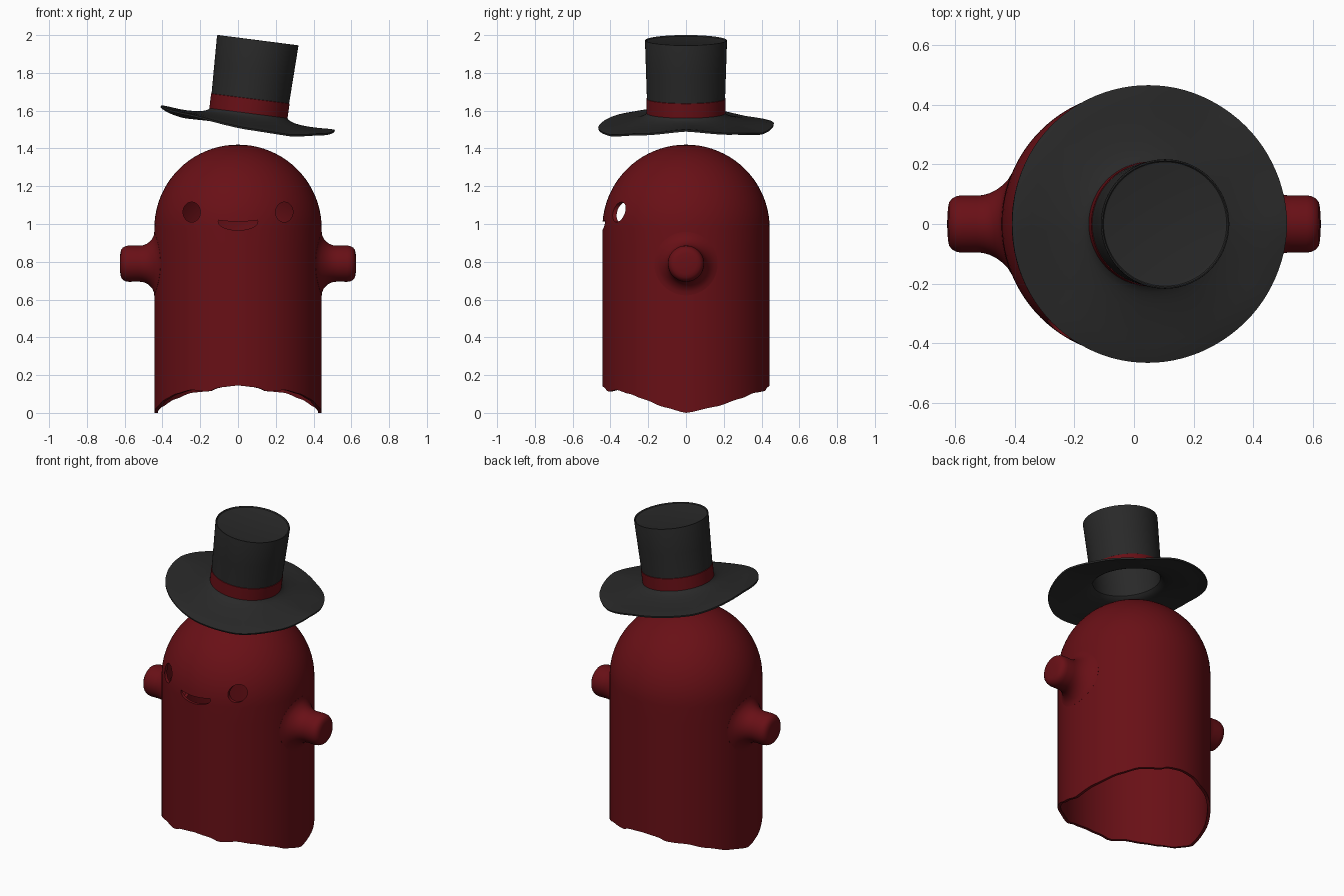
import bpy
import bmesh
from math import sin, cos, pi, sqrt, radians

if "Cube" in bpy.data.objects:
    bpy.data.objects.remove(bpy.data.objects["Cube"])

R = 0.443          # body radius
DOME_Z = 0.977     # where the dome begins
ARM_Z = 0.79
SEG = 96


def material(name, colour):
    m = bpy.data.materials.new(name)
    m.diffuse_color = (*colour, 1)
    m.use_nodes = True
    m.node_tree.nodes["Principled BSDF"].inputs["Base Color"].default_value = m.diffuse_color
    return m


RED = material("deep_red", (0.14, 0.005, 0.008))
BLACK = material("black_felt", (0.022, 0.022, 0.022))


def mesh_object(name, bm, mat=None):
    me = bpy.data.meshes.new(name)
    bm.to_mesh(me)
    bm.free()
    ob = bpy.data.objects.new(name, me)
    bpy.context.collection.objects.link(ob)
    if mat:
        me.materials.append(mat)
    return ob


def lathe(name, profile, place, mat, seg=SEG):
    """Sweep (radius, height) points; place(r, angle, h) gives the position."""
    bm = bmesh.new()
    rings = []
    for r, h in profile:
        n = 1 if r == 0 else seg
        rings.append([bm.verts.new(place(r, 2 * pi * j / seg, h)) for j in range(n)])
    for lo, hi in zip(rings, rings[1:]):
        for j in range(seg):
            k = (j + 1) % seg
            if len(hi) == 1:
                bm.faces.new((lo[j], lo[k], hi[0]))
            else:
                bm.faces.new((lo[j], lo[k], hi[k], hi[j]))
    return mesh_object(name, bm, mat)


def apply_modifier(ob, kind, **settings):
    m = ob.modifiers.new(kind, kind)
    for key, value in settings.items():
        setattr(m, key, value)
    activate(ob)
    bpy.ops.object.modifier_apply(modifier=m.name)


def activate(ob):
    bpy.ops.object.select_all(action='DESELECT')
    ob.select_set(True)
    bpy.context.view_layer.objects.active = ob


def smooth(ob, angle=35):
    activate(ob)
    bpy.ops.object.shade_smooth_by_angle(angle=radians(angle))


def curve_at(points, t):
    """Smoothly eased lookup in a short (t, value) table."""
    for (t0, v0), (t1, v1) in zip(points, points[1:]):
        if t <= t1:
            f = (t - t0) / (t1 - t0)
            f = 0.5 * f + 0.5 * f * f * (3 - 2 * f)
            return v0 + (v1 - v0) * f
    return points[-1][1]


def prism(name, outline, y0, y1):
    """Extrude an x-z outline along y, used for cutting."""
    bm = bmesh.new()
    face = bm.faces.new([bm.verts.new((x, y0, z)) for x, z in outline])
    ext = bmesh.ops.extrude_face_region(bm, geom=[face])
    moved = [g for g in ext["geom"] if isinstance(g, bmesh.types.BMVert)]
    bmesh.ops.translate(bm, vec=(0, y1 - y0, 0), verts=moved)
    bmesh.ops.recalc_face_normals(bm, faces=bm.faces)
    return mesh_object(name, bm)


def cut(ob, cutter):
    cutter.hide_render = True
    apply_modifier(ob, 'BOOLEAN', operation='DIFFERENCE', solver='EXACT', object=cutter)
    bpy.data.objects.remove(cutter)


# Body: hollow domed sheet with a ragged hem (hem height by degrees from front / back)
FRONT_HEM = [(0, .145), (13, .135), (21, .112), (34, .122), (48, .10), (60, .072), (75, .03), (90, 0)]
BACK_HEM = [(0, .145), (13, .137), (20, .115), (35, .107), (50, .075), (70, .032), (90, 0)]


def body_point(r, a, z):
    if z < DOME_Z:
        side = abs(cos(a))
        deg = 90 - abs(90 - (a * 180 / pi - 90) % 180)
        hem = curve_at(FRONT_HEM if sin(a) < 0 else BACK_HEM, deg) if side < 1 else 0
        z = hem + (DOME_Z - hem) * z / DOME_Z
    return (r * cos(a), r * sin(a), z)


profile = [(R, DOME_Z * i / 8) for i in range(9)]
profile += [(R * cos(i * pi / 40), DOME_Z + R * sin(i * pi / 40)) for i in range(1, 20)]
profile += [(0, DOME_Z + R)]
body = lathe("body", profile, body_point, RED)
apply_modifier(body, 'SOLIDIFY', thickness=0.018, offset=-1, use_even_offset=True)

# Eye holes
for s in (-1, 1):
    eye = [(s * 0.245 + 0.046 * cos(i * pi / 16), 1.063 + 0.053 * sin(i * pi / 16)) for i in range(32)]
    cut(body, prism("eye_cutter", eye, -0.6, -0.15))

# Mouth hole
mouth = [(-0.105 * cos(i * pi / 20), 1.012 - 0.045 * sin(i * pi / 20)) for i in range(21)]
mouth += [(0.102 - 0.204 * i / 10, 1.02 - 0.008 * sin(i * pi / 10)) for i in range(11)]
cut(body, prism("mouth_cutter", mouth, -0.6, -0.15))

# Openings into the arms
bpy.ops.mesh.primitive_cylinder_add(vertices=48, radius=0.12, depth=1.4,
                                    location=(0, 0, ARM_Z), rotation=(0, pi / 2, 0))
cut(body, bpy.context.object)
smooth(body)

# Arms: hollow stubs flaring into the body
ARM = [(.168, .0005), (.15, .003), (.132, .011), (.115, .026), (.104, .042), (.097, .062),
       (.095, .085), (.096, .135), (.093, .152), (.086, .166), (.073, .176), (.055, .180),
       (.03, .182), (0, .183)]
for side, s in (("right", 1), ("left", -1)):
    def arm_point(r, a, d):
        y = r * cos(a)
        f = min(d / 0.06, 1)
        x = sqrt(R * R - y * y) * (1 - f) + R * f + d
        return (s * x, s * y, ARM_Z + r * sin(a))

    arm = lathe(side + "_arm", ARM, arm_point, RED, 48)
    apply_modifier(arm, 'SOLIDIFY', thickness=0.014, offset=-1)
    smooth(arm, 50)

# Hat: hollow crown and wavy brim, tilted to one side
BRIM_WAVE = [(0, .013), (30, -.012), (60, -.033), (90, -.012), (135, -.018), (180, .025),
             (225, 0), (270, -.036), (300, -.042), (330, -.015), (360, .013)]


def hat_point(r, a, z):
    w = max(0, (r - 0.21) / 0.255) ** 1.4
    return (r * cos(a), r * sin(a), z + w * curve_at(BRIM_WAVE, a * 180 / pi))


HAT = [(.465, 0), (.44, .003), (.40, .004), (.36, .005), (.32, .008), (.28, .013), (.25, .019),
       (.23, .026), (.215, .034), (.206, .045), (.207, .12), (.212, .27), (.217, .425),
       (.216, .431), (.212, .432), (.208, .426), (.2, .424), (0, .424)]
hat = lathe("hat", HAT, hat_point, BLACK)
apply_modifier(hat, 'SOLIDIFY', thickness=0.01, offset=-1)

# Hat band
BAND = [(.2055, .04), (.2085, .041), (.2095, .119), (.206, .121)]
band = lathe("hat_band", BAND, hat_point, RED)

for ob in (hat, band):
    ob.location = (0.05, 0, 1.545)
    ob.rotation_euler = (0, radians(7.3), 0)
    smooth(ob)
